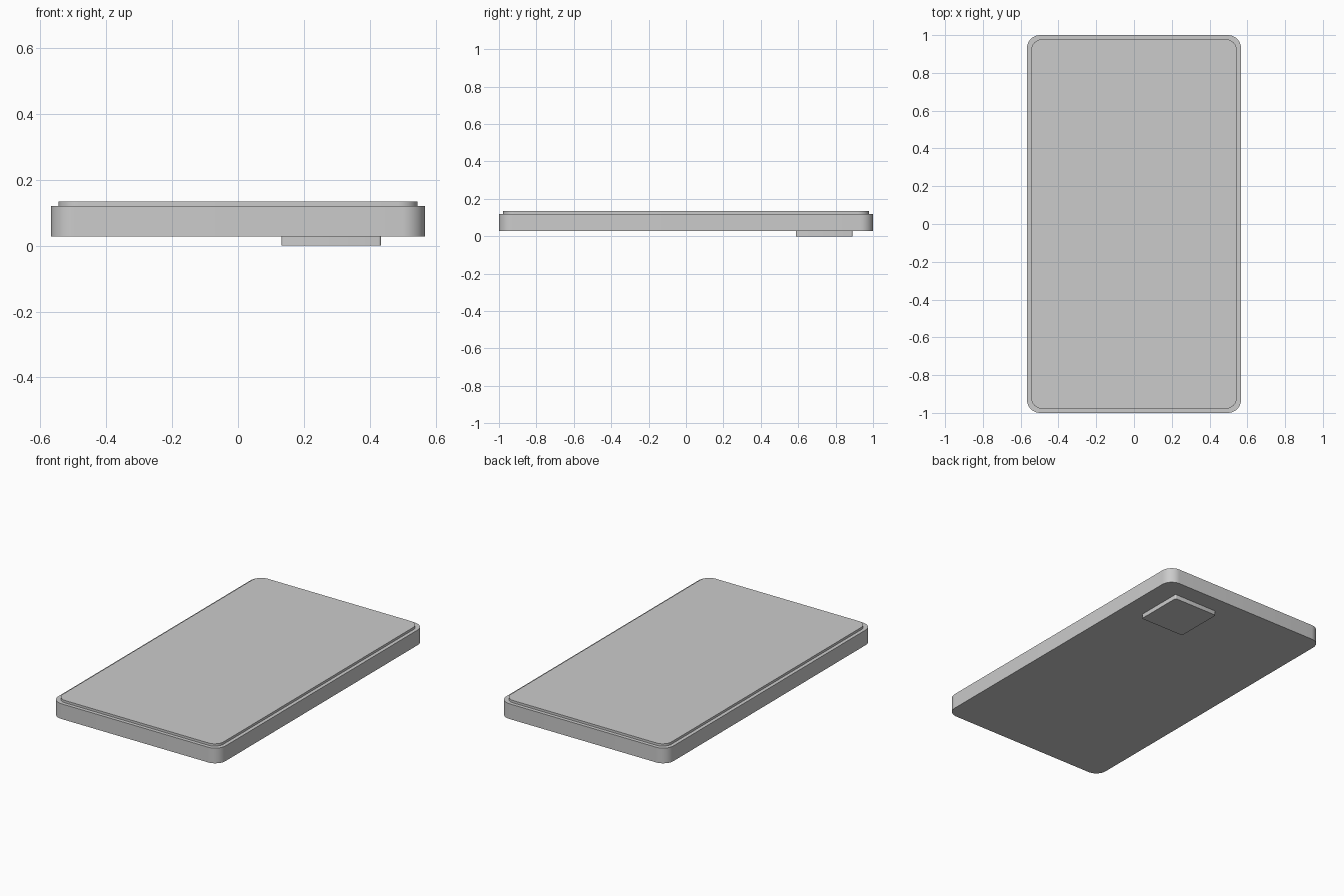
import bpy, bmesh, math

if "Cube" in bpy.data.objects:
    bpy.data.objects.remove(bpy.data.objects["Cube"])

def rounded_slab(name, cx, cy, width, length, z0, z1, radius, steps=10):
    """Vertical extrusion of a rounded rectangle."""
    bm = bmesh.new()
    outline = []
    for i, (sx, sy) in enumerate([(1, 1), (-1, 1), (-1, -1), (1, -1)]):
        ox = cx + sx * (width / 2 - radius)
        oy = cy + sy * (length / 2 - radius)
        for k in range(steps + 1):
            a = math.pi / 2 * (i + k / steps)
            outline.append(bm.verts.new((ox + radius * math.cos(a),
                                         oy + radius * math.sin(a), z0)))
    base = bm.faces.new(outline)
    top = bmesh.ops.extrude_face_region(bm, geom=[base], use_keep_orig=True)
    verts = [v for v in top["geom"] if isinstance(v, bmesh.types.BMVert)]
    bmesh.ops.translate(bm, verts=verts, vec=(0, 0, z1 - z0))
    bmesh.ops.recalc_face_normals(bm, faces=bm.faces)
    mesh = bpy.data.meshes.new(name)
    bm.to_mesh(mesh)
    bm.free()
    obj = bpy.data.objects.new(name, mesh)
    bpy.context.collection.objects.link(obj)
    bpy.ops.object.select_all(action='DESELECT')
    obj.select_set(True)
    bpy.context.view_layer.objects.active = obj
    bpy.ops.object.shade_smooth_by_angle(angle=math.radians(30))
    return obj

# Main case
rounded_slab("body", 0, 0, 1.134, 2.0, 0.027, 0.12, 0.07)

# Slightly inset raised glass
rounded_slab("screen", 0, 0, 1.09, 1.956, 0.12, 0.134, 0.06)

# Camera bump on the underside
rounded_slab("camera_bump", 0.283, 0.739, 0.302, 0.302, 0.0, 0.027, 0.008, steps=4)
